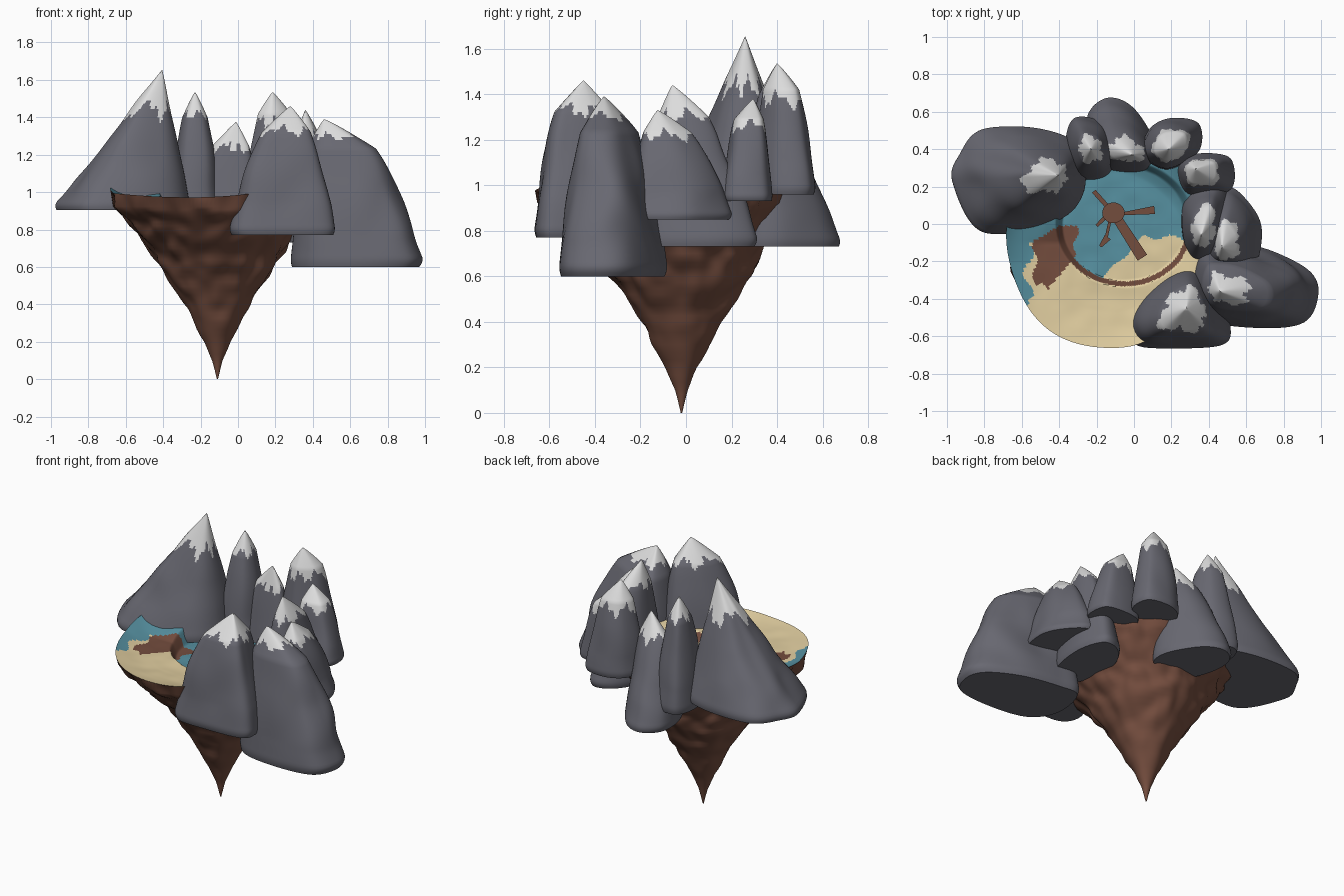
import bpy, math
from mathutils import Vector, noise

if "Cube" in bpy.data.objects:
    bpy.data.objects.remove(bpy.data.objects["Cube"])


def material(name, rgb):
    m = bpy.data.materials.new(name)
    m.diffuse_color = (*rgb, 1)
    m.use_nodes = True
    m.node_tree.nodes["Principled BSDF"].inputs["Base Color"].default_value = m.diffuse_color
    return m


EARTH = material("brown earth", (0.174, 0.074, 0.048))
SAND = material("sand", (0.753, 0.617, 0.352))
WATER = material("teal water", (0.093, 0.279, 0.352))
STONE = material("grey stone", (0.138, 0.138, 0.165))
SNOW = material("snow", (0.72, 0.72, 0.72))


def loft(name, rings, mats, rule):
    """Skin a list of closed rings and cap both ends."""
    n = len(rings[0])
    verts = [p for r in rings for p in r]
    faces = [(i * n + j, i * n + (j + 1) % n, (i + 1) * n + (j + 1) % n, (i + 1) * n + j)
             for i in range(len(rings) - 1) for j in range(n)]
    faces += [tuple(reversed(range(n))), tuple(range((len(rings) - 1) * n, len(rings) * n))]
    me = bpy.data.meshes.new(name)
    me.from_pydata(verts, [], faces)
    for m in mats:
        me.materials.append(m)
    for k, p in enumerate(me.polygons):
        p.material_index = rule(p.center, k // n)
    ob = bpy.data.objects.new(name, me)
    bpy.context.collection.objects.link(ob)
    bpy.context.view_layer.objects.active = ob
    ob.select_set(True)
    bpy.ops.object.shade_smooth_by_angle(angle=math.radians(45))
    ob.select_set(False)
    return ob


def smooth_loop(pts, per):
    """Closed Catmull-Rom curve through 2D points."""
    out, n = [], len(pts)
    P = [Vector(p) for p in pts]
    for i in range(n):
        a, b, c, d = (P[(i + k) % n] for k in (-1, 0, 1, 2))
        for k in range(per):
            t = k / per
            out.append(0.5 * (2 * b + (c - a) * t + (2 * a - 5 * b + 4 * c - d) * t * t
                              + (3 * b - a - 3 * c + d) * t ** 3))
    return out


def flank(u, p):
    """Width of a flank at u below the peak: bulging, but conical at the tip."""
    return u ** p * min(1, u / 0.2) ** max(0, 0.9 - p)


def mountain(name, peak, base_z, pow_x, pow_y, snow, foot):
    px, py, pz = peak
    loop = smooth_loop(foot, 96 // len(foot))
    rings = []
    for i in range(-3, 51):
        h = min(max(i, 0) / 50, 0.998)
        edge = {-3: 0.02, -2: 0.5, -1: 0.85, 0: 0.94, 1: 0.97, 2: 0.99}.get(i, 1)
        sx, sy = flank(1 - h, pow_x) * edge, flank(1 - h, pow_y) * edge
        z = base_z + h * (pz - base_z)
        ring = []
        for f in loop:
            dx, dy = (f.x - px) * sx, (f.y - py) * sy
            w = 1 + 0.08 * noise.noise(Vector(((px + dx) * 5, (py + dy) * 5, z * 4))) * min(1, 4 * h)
            ring.append((px + dx * w, py + dy * w, z))
        rings.append(ring)

    # ragged snow line below the peak
    def rule(c, _):
        a = math.atan2(c.y - py, c.x - px)
        d = snow * (1 + 0.18 * math.sin(5 * a + pz * 40) + 0.1 * math.sin(14 * a))
        return int(c.z > pz - d)
    loft(name, rings, [STONE, SNOW], rule)


# ---- island: tapering rock underside and hollow top ----
SEG = 160
under = [(0, .003), (.05, .015), (.1, .028), (.2, .07), (.3, .125), (.38, .165), (.45, .205), (.52, .25),
         (.6, .31), (.66, .345), (.72, .385), (.78, .435), (.84, .475), (.89, .525), (.94, .558)]


def rim_z(x, y):
    back = max(0, min(1, (y + 0.2) / 0.2)) * max(0, min(1, -x / 0.4))
    q = (x + 0.25) ** 2
    return 0.972 + (0.2 if x > -0.25 else 0.13) * q + 0.03 * back


def rim_pull(a):
    """The rim is drawn in where the south mountain stands."""
    return 1 - 0.1 * math.exp(-((a - 5.35) / 0.3) ** 2)


def bowl(x, y):
    return math.hypot((x + 0.05) / 0.35, y / 0.32)


rings = []
for i in range(len(under) - 1):
    (z0, r0), (z1, r1) = under[i], under[i + 1]
    for k in range(3):
        z, r = z0 + (z1 - z0) * k / 3, r0 + (r1 - r0) * k / 3
        up = max(0, min(1, (z - 0.6) / 0.3))
        ring = []
        for j in range(SEG):
            a = 2 * math.pi * j / SEG
            c, s = math.cos(a), math.sin(a)
            w = r * (1 + 0.1 * noise.noise(Vector((c * r * 11, s * r * 11, z * 10))) * (1 - 0.4 * up))
            w *= 1 + (rim_pull(a) - 1) * up
            ring.append((-0.11 + c * w, -0.02 - 0.08 * up + s * w, z))
        rings.append(ring)
UNDER = len(rings)
TOP = 90
for i in range(TOP + 1):
    f = max(0.01, 1 - i / TOP)
    ring = []
    for j in range(SEG):
        a = 2 * math.pi * j / SEG
        r = 0.572 * f * (1 + 0.015 * math.sin(5 * a) * f) * rim_pull(a)
        x, y = -0.11 + r * math.cos(a), -0.1 + r * math.sin(a)
        t = max(0, min(1, (bowl(x, y) - 0.95) / 0.1))
        z = 0.89 + 0.06 * t + 0.006 * noise.noise(Vector((x * 9, y * 9, 0)))
        u = max(0, (f - 0.65) / 0.35)
        # raised bank of the lake at the back left
        bank = max(0, min(1, (y + 0.1) / 0.15)) * max(0, min(1, (-0.25 - x) / 0.1))
        z += 0.05 * bank * t * (1 - u)
        ring.append((x, y, z + (rim_z(x, y) - z) * u ** 1.5))
    rings.append(ring)


def ground(c, row):
    if row < UNDER:
        return 0
    x, y = c.x, c.y
    e = bowl(x, y)
    # earth bank on the left
    low = max(-0.335 + 0.02 * math.sin(x * 60), -0.18 + (x + 0.32) * 1.2)
    if -0.53 < x + 0.015 * math.sin(y * 40) < -0.31 and low < y < -0.01 - max(0, -0.4 - x) * 0.6:
        return 0
    if e > 0.96 and y < -0.1:
        if e < 1.04 and x > -0.35:
            return 0
        return 2 if x < -0.565 + 0.03 * math.sin(y * 30) else 1
    if e <= 0.96 and y < min(-0.07, -0.12 + x) + 0.012 * math.sin(x * 40):
        return 1
    return 2


loft("floating_island", rings, [EARTH, SAND, WATER], ground)

# ---- mountains: peak, base height, flank powers in x and y, snow depth, footprint ----
mountain("mountain_west", (-.405, .26, 1.655), .905, 1.0, 1.0, .22,
         [(-1.0, .22), (-.96, .38), (-.83, .52), (-.5, .52), (-.29, .42), (-.26, .17), (-.42, 0), (-.83, -.06)])
mountain("mountain_northwest", (-.23, .40, 1.535), .85, .42, .45, .12,
         [(-.37, .42), (-.32, .57), (-.16, .54), (-.09, .38), (-.15, .25), (-.31, .25)])
mountain("mountain_north", (-.01, .37, 1.375), .73, .42, .8, .14,
         [(-.25, .42), (-.25, .6), (-.14, .69), (0, .63), (.12, .42), (.08, .27), (-.16, .27)])
mountain("mountain_northeast", (.185, .40, 1.535), .96, .4, .35, .16,
         [(.04, .37), (.08, .51), (.2, .57), (.35, .54), (.35, .39), (.18, .29)])
mountain("mountain_east_small", (.33, .295, 1.38), .93, .42, .38, .12,
         [(.23, .27), (.27, .36), (.42, .38), (.53, .34), (.52, .18), (.3, .15)])
mountain("mountain_east_inner", (.36, -.06, 1.44), .73, .5, .55, .14,
         [(.25, -.08), (.25, .14), (.35, .29), (.48, .31), (.54, .12), (.49, -.14), (.33, -.22)])
mountain("mountain_east_outer", (.47, -.125, 1.33), .85, .6, .5, .11,
         [(.38, -.06), (.43, .17), (.54, .2), (.67, .05), (.69, -.1), (.63, -.24), (.42, -.24)])
mountain("mountain_southeast", (.46, -.36, 1.39), .6, .42, .4, .09,
         [(.28, -.34), (.33, -.1), (.5, -.09), (.75, -.14), (.95, -.25), (1.0, -.38), (.92, -.53),
          (.65, -.56), (.39, -.51)])
mountain("mountain_south", (.28, -.45, 1.46), .77, .48, .34, .13,
         [(-.05, -.52), (.06, -.35), (.3, -.23), (.45, -.35), (.52, -.54), (.48, -.65), (.2, -.67), (0, -.65)])


# ---- docks: a round platform with plank arms over the water ----
def plank(name, a, b, wa, wb, z=.92):
    a, b = Vector(a), Vector(b)
    d = (b - a).normalized()
    s = Vector((-d.y, d.x))
    quad = [a - s * wa, b - s * wb, b + s * wb, a + s * wa]
    loft(name, [[(p.x, p.y, h) for p in quad] for h in (z - .035, z)], [EARTH], lambda c, k: 0)


disc = [(-.11 + .06 * math.cos(k * math.pi / 14), .06 + .055 * math.sin(k * math.pi / 14)) for k in range(28)]
loft("dock_platform", [[(x, y, h) for x, y in disc] for h in (.88, .935)], [EARTH], lambda c, k: 0)
arms = [((-.13, .08), (-.215, .175), .012, .012), ((-.06, .055), (.11, .075), .008, .022),
        ((-.09, .03), (.045, -.18), .025, .03), ((-.15, .04), (-.2, -.01), .012, .008),
        ((-.13, .01), (-.15, -.08), .008, .008), ((-.14, -.07), (-.18, -.12), .02, .008)]
for i, arm in enumerate(arms):
    plank(f"dock_arm_{i + 1}", *arm)
